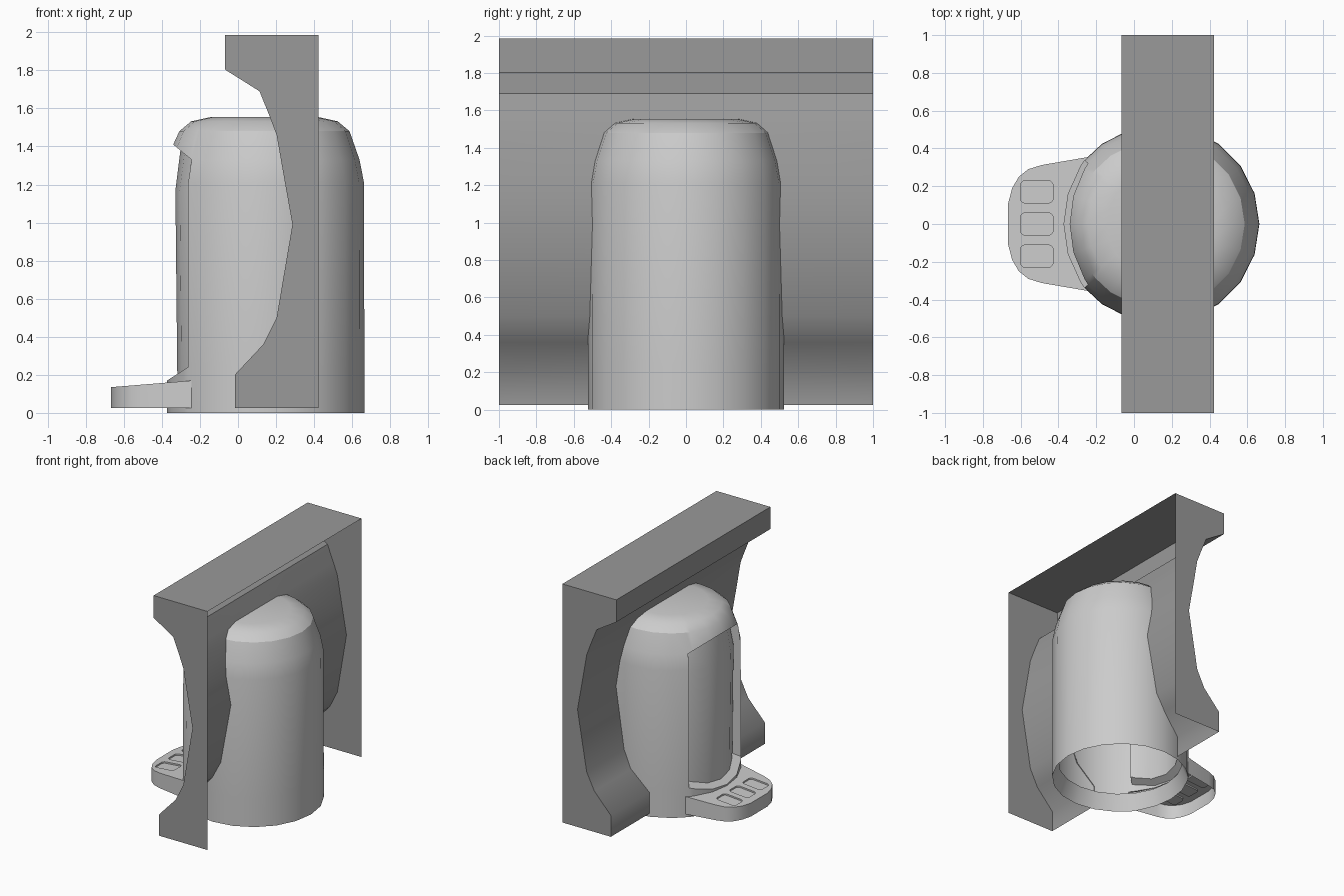
import bpy, bmesh, math

if "Cube" in bpy.data.objects:
    bpy.data.objects.remove(bpy.data.objects["Cube"])

CX = 0.139          # axis of the round body
SECTOR = 40         # half angle of the recessed panel, facing -x


def grey(name, v):
    m = bpy.data.materials.new(name)
    m.diffuse_color = (v, v, v, 1)
    m.use_nodes = True
    m.node_tree.nodes["Principled BSDF"].inputs["Base Color"].default_value = m.diffuse_color
    return m


LIGHT = grey("mid_grey", 0.54)
DARK = grey("dark_grey", 0.32)


def finish(name, bm, mat, angle=29):
    bmesh.ops.remove_doubles(bm, verts=bm.verts, dist=1e-4)
    bmesh.ops.recalc_face_normals(bm, faces=bm.faces)
    me = bpy.data.meshes.new(name)
    bm.to_mesh(me)
    bm.free()
    me.materials.append(mat)
    ob = bpy.data.objects.new(name, me)
    bpy.context.collection.objects.link(ob)
    bpy.ops.object.select_all(action='DESELECT')
    ob.select_set(True)
    bpy.context.view_layer.objects.active = ob
    bpy.ops.object.shade_smooth_by_angle(angle=math.radians(angle))
    return ob


PROFILE = [(0.525, 0), (0.525, 0.3), (0.523, 1.21), (0.503, 1.32),
           (0.447, 1.48), (0.385, 1.532), (0.28, 1.555)]


def radius(z):
    for (r0, z0), (r1, z1) in zip(PROFILE, PROFILE[1:]):
        if z <= z1:
            return r0 + (r1 - r0) * (z - z0) / (z1 - z0)
    return PROFILE[-1][0]


def polar(r, a, z):
    a = math.radians(a)
    return (CX - r * math.cos(a), r * math.sin(a), z)


def bulge(a):
    return max(0.0, 1 - (a / SECTOR) ** 2)


def ledge(a):
    z = 0.24 - 0.07 * bulge(a)
    return radius(z) - 0.013 * bulge(a), z


def lip(a):
    z = 1.33 + 0.08 * bulge(a)
    return radius(z) + 0.008 * bulge(a), z


def grid(bm, columns, closed=False, skip=lambda i, j: False):
    vs = [[bm.verts.new(p) for p in col] for col in columns]
    n = len(vs)
    for i in range(n if closed else n - 1):
        a, b = vs[i], vs[(i + 1) % n]
        for j in range(len(a) - 1):
            if not skip(i, j):
                bm.faces.new((a[j], b[j], b[j + 1], a[j + 1]))
    return vs


# round body with turned-in hem, front sector left open between ledge and lip
angles = sorted([k * 18 for k in range(-9, 11)] + [-SECTOR, SECTOR])
cols = []
for a in angles:
    foot = 0.525 - 0.013 * bulge(a)
    rz = [(0.475, 0.13), (foot, 0), ledge(a), PROFILE[2], lip(a)] + PROFILE[4:]
    cols.append([polar(r, a, z) for r, z in rz])
bm = bmesh.new()
vs = grid(bm, cols, True,
          lambda i, j: j in (2, 3) and -SECTOR <= angles[i] < SECTOR)
bm.faces.new([c[-1] for c in vs])
finish("body", bm, LIGHT)

# recessed front panel with its jambs, ledge and underside of the hood
cols = []
inner = [a for a in angles if abs(a) <= SECTOR]
for a, outer in [(-SECTOR, True)] + [(a, False) for a in inner] + [(SECTOR, True)]:
    (r0, z0), (r1, z1) = ledge(a), lip(a)
    mids = [(0.458, z0 + 0.03), (0.468, 1.17), (0.441, z1 - 0.025)]
    if outer:
        mids = [(radius(z), z) for r, z in mids]
    cols.append([polar(r, a, z) for r, z in [(r0, z0)] + mids + [(r1, z1)]])
bm = bmesh.new()
grid(bm, cols)
finish("front_panel", bm, LIGHT)

# backing wall: open at back and bottom, with a gap where the body passes through
section = [(0.423, 1.985), (-0.067, 1.985), (-0.067, 1.803), (0.113, 1.69), (0.167, 1.556),
           (0.203, 1.46), (0.245, 1.22), (0.286, 0.99), (0.203, 0.5), (0.133, 0.36),
           (-0.017, 0.2), (-0.017, 0.025)]


def gap(x, z):
    return 0.985 * math.sqrt(radius(z) ** 2 - (x - CX) ** 2)


bm = bmesh.new()
for s in (-1, 1):
    rows = []
    for i, (x, z) in enumerate(section):
        if i <= 4:
            rows.append([(x, 0, z), (x, s * 0.28, z), (x, s, z)])
        else:
            y = gap(x, z)
            rows.append([(x, s * y, z), (x, s * y, z), (x, s, z)])
    grid(bm, rows[:5])
    grid(bm, [r[1:] for r in rows[4:]])
    bm.faces.new([bm.verts.new((x, s, z)) for x, z in section + [(0.423, 0.025)]])
wall = finish("backing_wall", bm, DARK, 50)
for e in wall.data.edges:       # keep the crease under the top rail
    if all(abs(wall.data.vertices[v].co.z - 1.69) < 1e-3 for v in e.vertices):
        e.use_edge_sharp = True


# control tray, hollow underneath, with three sunken rounded buttons
def tray_top(x):
    return 0.17 + (x + 0.24) * 0.035 / 0.43


def loop_edges(bm, pts):
    vs = [bm.verts.new((x, y, 0)) for x, y in pts]
    return vs, [bm.edges.new((vs[i], vs[(i + 1) % len(vs)])) for i in range(len(vs))]


def rounded(cx, cy, hx, hy, r):
    pts = []
    for k, (sx, sy) in enumerate([(1, 1), (-1, 1), (-1, -1), (1, -1)]):
        for t in (0, 30, 60, 90):
            a = math.radians(90 * k + t)
            pts.append((cx + sx * (hx - r) + r * math.cos(a),
                        cy + sy * (hy - r) + r * math.sin(a)))
    return pts


side = [(-0.24, 0.355), (-0.49, 0.312), (-0.56, 0.29), (-0.61, 0.25),
        (-0.645, 0.19), (-0.666, 0.11)]
arc = [polar(0.51, a, 0)[:2] for a in (-36, -18, 0, 18, 36)]
outline = side + [(x, -y) for x, y in reversed(side)] + arc
bm = bmesh.new()
rim, edges = loop_edges(bm, outline)
buttons = []
for y in (-0.17, 0, 0.17):
    vs, es = loop_edges(bm, rounded(-0.515, y, 0.087, 0.059, 0.025))
    buttons.append(vs)
    edges += es
bmesh.ops.triangle_fill(bm, use_beauty=True, use_dissolve=False, edges=edges,
                        normal=(0, 0, 1))
for v in bm.verts:
    v.co.z = tray_top(v.co.x)


def wall_down(loop, z_of, count):
    low = [bm.verts.new((v.co.x, v.co.y, z_of(v.co))) for v in loop]
    for i in range(count):
        j = (i + 1) % len(loop)
        bm.faces.new((loop[i], loop[j], low[j], low[i]))
    return low


wall_down(rim, lambda c: 0.025, 2 * len(side) - 1)
for vs in buttons:
    bm.faces.new(wall_down(vs, lambda c: c.z - 0.012, len(vs)))
finish("control_tray", bm, LIGHT, 35)
